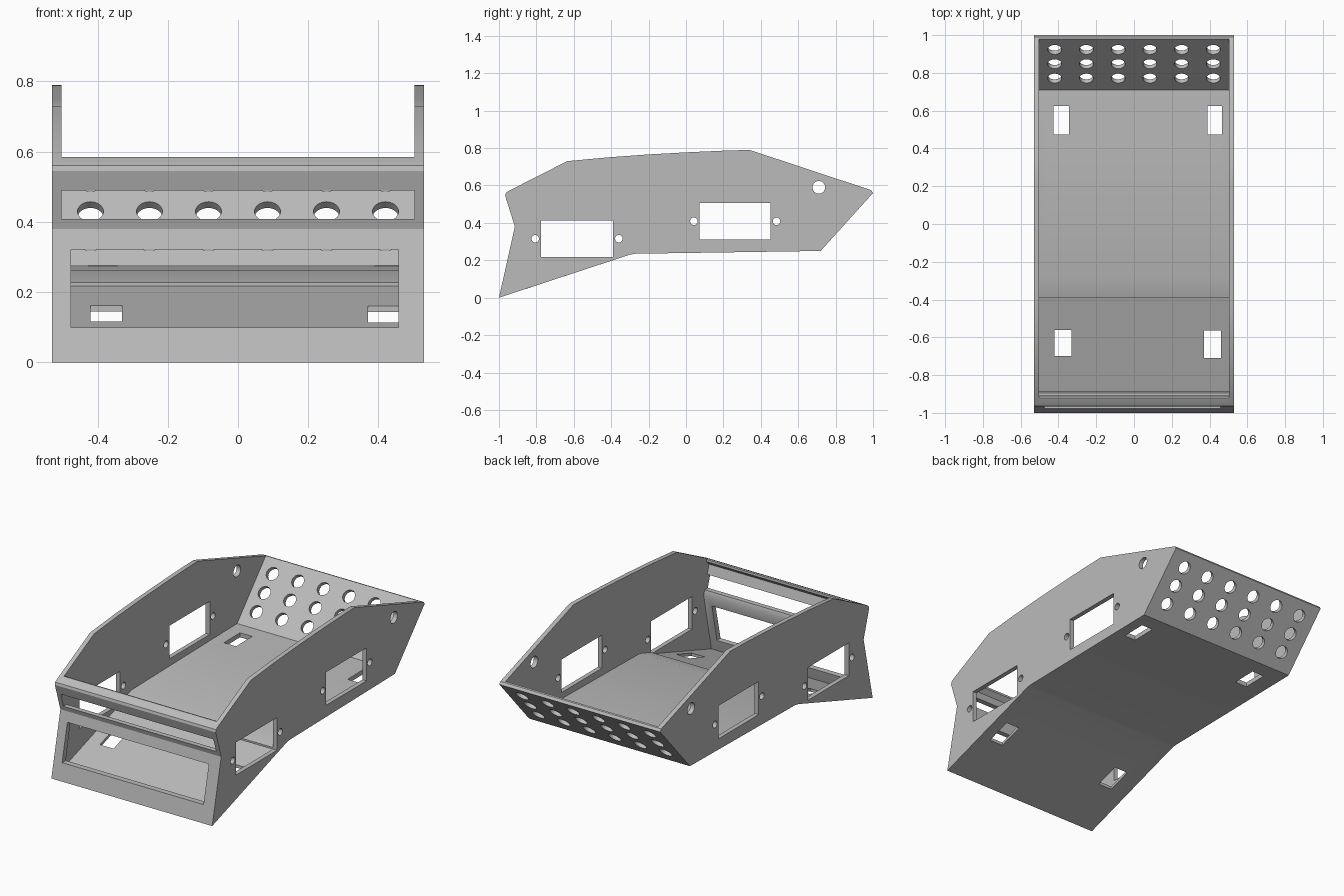
import bpy, bmesh, math
from mathutils import Matrix, Vector

cube = bpy.data.objects.get("Cube")
if cube:
    bpy.data.objects.remove(cube, do_unlink=True)

grey = bpy.data.materials.new("plain grey")
grey.use_nodes = True
grey.diffuse_color = (0.5, 0.5, 0.5, 1)
grey.node_tree.nodes["Principled BSDF"].inputs["Base Color"].default_value = (0.5, 0.5, 0.5, 1)

OUTER, INNER = 0.53, 0.503


def finish(name, bm):
    bmesh.ops.recalc_face_normals(bm, faces=bm.faces)
    mesh = bpy.data.meshes.new(name)
    bm.to_mesh(mesh)
    bm.free()
    mesh.materials.append(grey)
    obj = bpy.data.objects.new(name, mesh)
    bpy.context.collection.objects.link(obj)
    return obj


def extrude(name, profile, x0, x1):
    """Extrude a side profile of (y, z) points across x."""
    bm = bmesh.new()
    face = bm.faces.new([bm.verts.new((x0, y, z)) for y, z in profile])
    new = bmesh.ops.extrude_face_region(bm, geom=[face])["geom"]
    verts = [v for v in new if isinstance(v, bmesh.types.BMVert)]
    bmesh.ops.translate(bm, verts=verts, vec=(x1 - x0, 0, 0))
    return finish(name, bm)


def add_box(bm, x, y, z):
    size = Matrix.Diagonal((x[1] - x[0], y[1] - y[0], z[1] - z[0], 1))
    mid = Matrix.Translation((sum(x) / 2, sum(y) / 2, sum(z) / 2))
    bmesh.ops.create_cube(bm, size=1, matrix=mid @ size)


def add_hole(bm, centre, axis, radius, depth):
    turn = Vector(axis).to_track_quat("Z", "Y").to_matrix().to_4x4()
    bmesh.ops.create_cone(bm, cap_ends=True, segments=32, radius1=radius, radius2=radius,
                          depth=depth, matrix=Matrix.Translation(centre) @ turn)


def cut(obj, bm):
    """Subtract the cutter from the part and bake the result."""
    cutter = finish("cutter", bm)
    cutter.hide_render = True
    mod = obj.modifiers.new("openings", "BOOLEAN")
    mod.operation, mod.solver, mod.object = "DIFFERENCE", "EXACT", cutter
    bpy.context.view_layer.objects.active = obj
    bpy.ops.object.modifier_apply(modifier=mod.name)
    bpy.data.objects.remove(cutter, do_unlink=True)


parts = []

# Side walls with servo windows, screw holes and a rear round hole
wall_profile = [(-1, 0), (-0.915, 0.38), (-0.967, 0.545), (-0.963, 0.56), (-0.95, 0.57),
                (-0.635, 0.73), (-0.42, 0.75), (-0.2, 0.766), (0, 0.777), (0.2, 0.786),
                (0.34, 0.79), (0.99, 0.575), (1, 0.56), (0.72, 0.25), (-0.27, 0.235),
                (-0.3, 0.23)]
for side, name in ((1, "left_wall"), (-1, "right_wall")):
    wall = extrude(name, wall_profile, side * INNER, side * OUTER)
    bm = bmesh.new()
    x = (0.4, 0.6) if side > 0 else (-0.6, -0.4)
    for y0, y1, z0, z1 in ((-0.775, -0.39, 0.218, 0.413), (0.073, 0.453, 0.31, 0.507)):
        add_box(bm, x, (y0, y1), (z0, z1))
        for y in (y0 - 0.031, y1 + 0.031):
            add_hole(bm, (side * 0.5, y, (z0 + z1) / 2), (1, 0, 0), 0.02, 0.2)
    add_hole(bm, (side * 0.5, 0.71, 0.59), (1, 0, 0), 0.034, 0.2)
    cut(wall, bm)
    parts.append(wall)

# Floor with a small step and four cable slots
floor = extrude("floor", [(-0.963, 0.012), (-0.3, 0.23), (-0.27, 0.235), (0.72, 0.25),
                          (0.71, 0.277), (-0.285, 0.261), (-0.39, 0.228), (-0.39, 0.218),
                          (-0.957, 0.032)], -INNER, INNER)
bm = bmesh.new()
add_box(bm, (-0.425, -0.345), (0.475, 0.625), (0.1, 0.4))
add_box(bm, (0.39, 0.465), (0.475, 0.625), (0.1, 0.4))
add_box(bm, (-0.42, -0.33), (-0.7, -0.56), (0, 0.3))
add_box(bm, (0.37, 0.46), (-0.71, -0.565), (0, 0.3))
cut(floor, bm)
parts.append(floor)

# Front panel with the large window, the full-width slot and a rounded top bar
panel = extrude("front_panel", [(-1, 0), (-0.915, 0.38), (-0.967, 0.545), (-0.963, 0.56),
                                (-0.95, 0.57), (-0.92, 0.585), (-0.91, 0.583), (-0.909, 0.57),
                                (-0.935, 0.545), (-0.885, 0.38), (-0.957, 0.032),
                                (-0.963, 0.012)], -INNER, INNER)
bm = bmesh.new()
add_box(bm, (-0.475, 0.457), (-1.1, -0.8), (0.1, 0.322))
add_box(bm, (-0.6, 0.6), (-1.1, -0.8), (0.408, 0.49))
cut(panel, bm)
parts.append(panel)

# Sloping back panel with a grid of vent holes
back = extrude("back_panel", [(0.72, 0.25), (1, 0.56), (0.99, 0.575), (0.98, 0.578),
                              (0.71, 0.277)], -INNER, INNER)
bm = bmesh.new()
for row in range(3):
    y = 0.775 + row * 0.076
    for col in range(6):
        add_hole(bm, ((col - 2.5) * 0.168, y, 0.342 + (y - 0.775) * 1.11),
                 (0, 0.74, -0.67), 0.037, 0.12)
cut(back, bm)
parts.append(back)

# Smooth the curved edges and keep the corners sharp
bpy.ops.object.select_all(action="DESELECT")
for part in parts:
    part.select_set(True)
bpy.context.view_layer.objects.active = parts[0]
bpy.ops.object.shade_smooth_by_angle(angle=math.radians(30))
